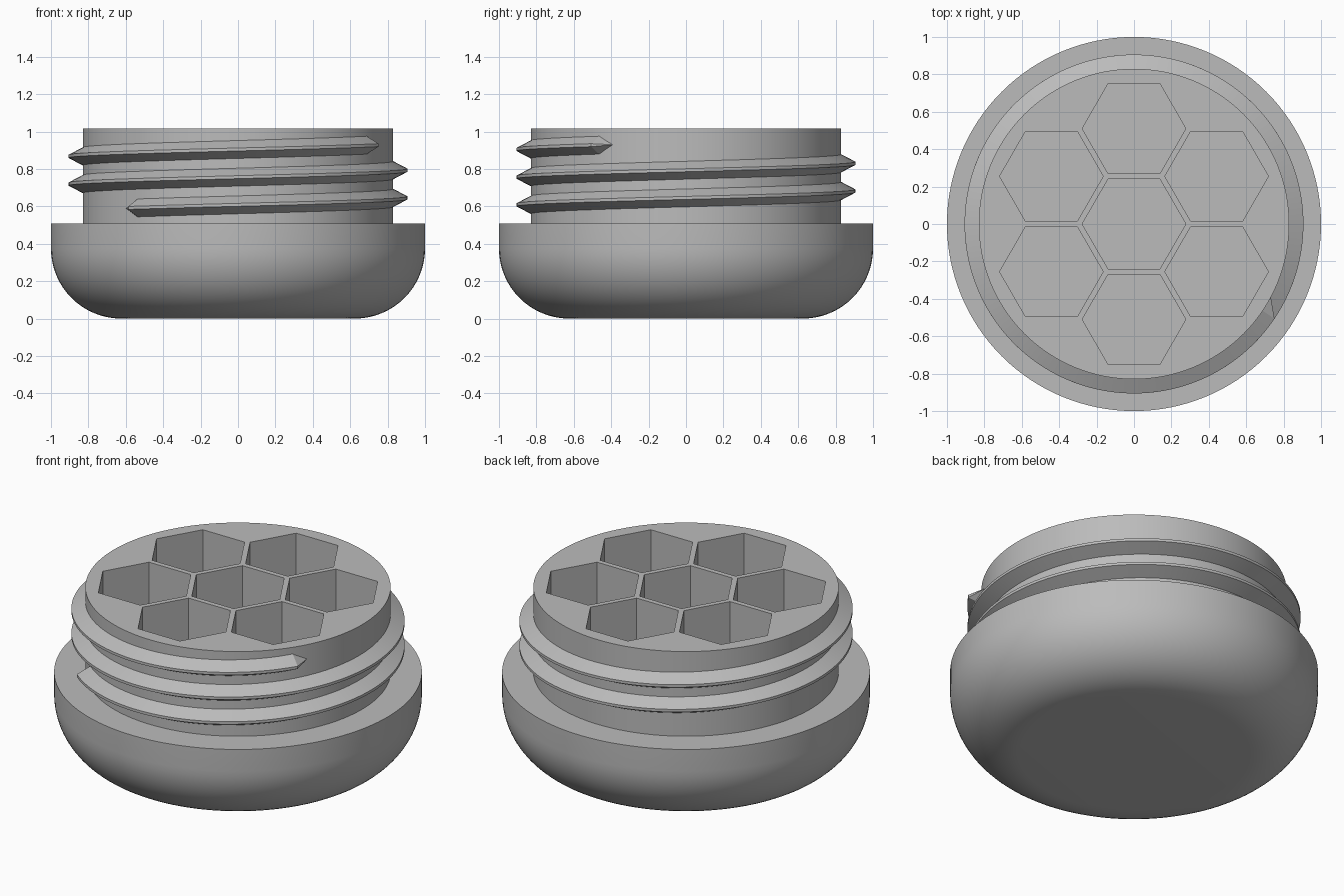
import bpy, bmesh
from math import sin, cos, pi, radians

SEGMENTS = 128
NECK_R, TOP_Z, SHOULDER_Z = 0.83, 1.015, 0.507
FILLET = 0.375
POCKET_R, POCKET_STEP, POCKET_FLOOR = 0.277, 0.51, 0.25

cube = bpy.data.objects.get("Cube")
if cube:
    bpy.data.objects.remove(cube, do_unlink=True)

grey = bpy.data.materials.new("plain grey")
grey.use_nodes = True
grey.diffuse_color = (0.5, 0.5, 0.5, 1)
grey.node_tree.nodes["Principled BSDF"].inputs["Base Color"].default_value = (0.5, 0.5, 0.5, 1)


def polar(r, angle, z):
    return (r * cos(angle), r * sin(angle), z)


def bridge(bm, a, b):
    """Join two closed loops of vertices with quads."""
    n = len(a)
    for i in range(n):
        j = (i + 1) % n
        bm.faces.new((a[i], a[j], b[j], b[i]))


def finish(bm, name):
    bmesh.ops.recalc_face_normals(bm, faces=bm.faces)
    mesh = bpy.data.meshes.new(name)
    bm.to_mesh(mesh)
    bm.free()
    mesh.materials.append(grey)
    obj = bpy.data.objects.new(name, mesh)
    bpy.context.collection.objects.link(obj)
    return obj


def smooth(obj, angle=30):
    bpy.ops.object.select_all(action='DESELECT')
    obj.select_set(True)
    bpy.context.view_layer.objects.active = obj
    bpy.ops.object.shade_smooth_by_angle(angle=radians(angle))


def add_prism(bm, profile, sides, centre=(0, 0)):
    """Stack of regular rings from (radius, z) pairs, capped at both ends."""
    rings = []
    for r, z in profile:
        ring = []
        for i in range(sides):
            x, y, _ = polar(r, 2 * pi * i / sides, z)
            ring.append(bm.verts.new((x + centre[0], y + centre[1], z)))
        rings.append(ring)
    for a, b in zip(rings, rings[1:]):
        bridge(bm, a, b)
    bm.faces.new(rings[0])
    bm.faces.new(rings[-1])


# Rounded base and threaded neck, one turned body
steps = 16
profile = [(1 - FILLET + FILLET * sin(pi / 2 * i / steps),
            FILLET - FILLET * cos(pi / 2 * i / steps)) for i in range(steps + 1)]
profile += [(1, SHOULDER_Z), (NECK_R, SHOULDER_Z), (NECK_R, TOP_Z)]
bm = bmesh.new()
add_prism(bm, profile, SEGMENTS)
body = finish(bm, "body")

# Seven hexagonal pockets sunk into the top
bm = bmesh.new()
centres = [(0, 0)] + [polar(POCKET_STEP, pi / 6 + k * pi / 3, 0)[:2] for k in range(6)]
for c in centres:
    add_prism(bm, [(POCKET_R, POCKET_FLOOR), (POCKET_R, TOP_Z + 0.1)], 6, c)
cutter = finish(bm, "pocket_cutter")
cutter.hide_render = True

bpy.context.view_layer.objects.active = body
cut = body.modifiers.new("pockets", 'BOOLEAN')
cut.operation = 'DIFFERENCE'
cut.solver = 'EXACT'
cut.object = cutter
bpy.ops.object.modifier_apply(modifier=cut.name)
bpy.data.objects.remove(cutter, do_unlink=True)
smooth(body)

# Helical thread: trapezoid section swept round the neck, wedge at each end
START, END, TAPER = radians(-130.3), radians(686), radians(6)
PITCH, ZERO_Z, ROOT_R, CREST_R = 0.148, 0.645, 0.822, 0.906
section = [(ROOT_R, -0.052), (CREST_R, -0.008), (CREST_R, 0.008), (ROOT_R, 0.052)]


def helix_z(angle):
    return ZERO_Z + PITCH * angle / (2 * pi)


bm = bmesh.new()
count = 290
loops = []
for i in range(count + 1):
    a = START + (END - START) * i / count
    loops.append([bm.verts.new(polar(r, a, helix_z(a) + dz)) for r, dz in section])
for a, b in zip(loops, loops[1:]):
    bridge(bm, a, b)
for loop, a in ((loops[0], START - TAPER), (loops[-1], END + TAPER)):
    tip = bm.verts.new(polar(ROOT_R + 0.006, a, helix_z(a)))
    for i in range(4):
        bm.faces.new((loop[i], loop[(i + 1) % 4], tip))
smooth(finish(bm, "screw_thread"), 20)
